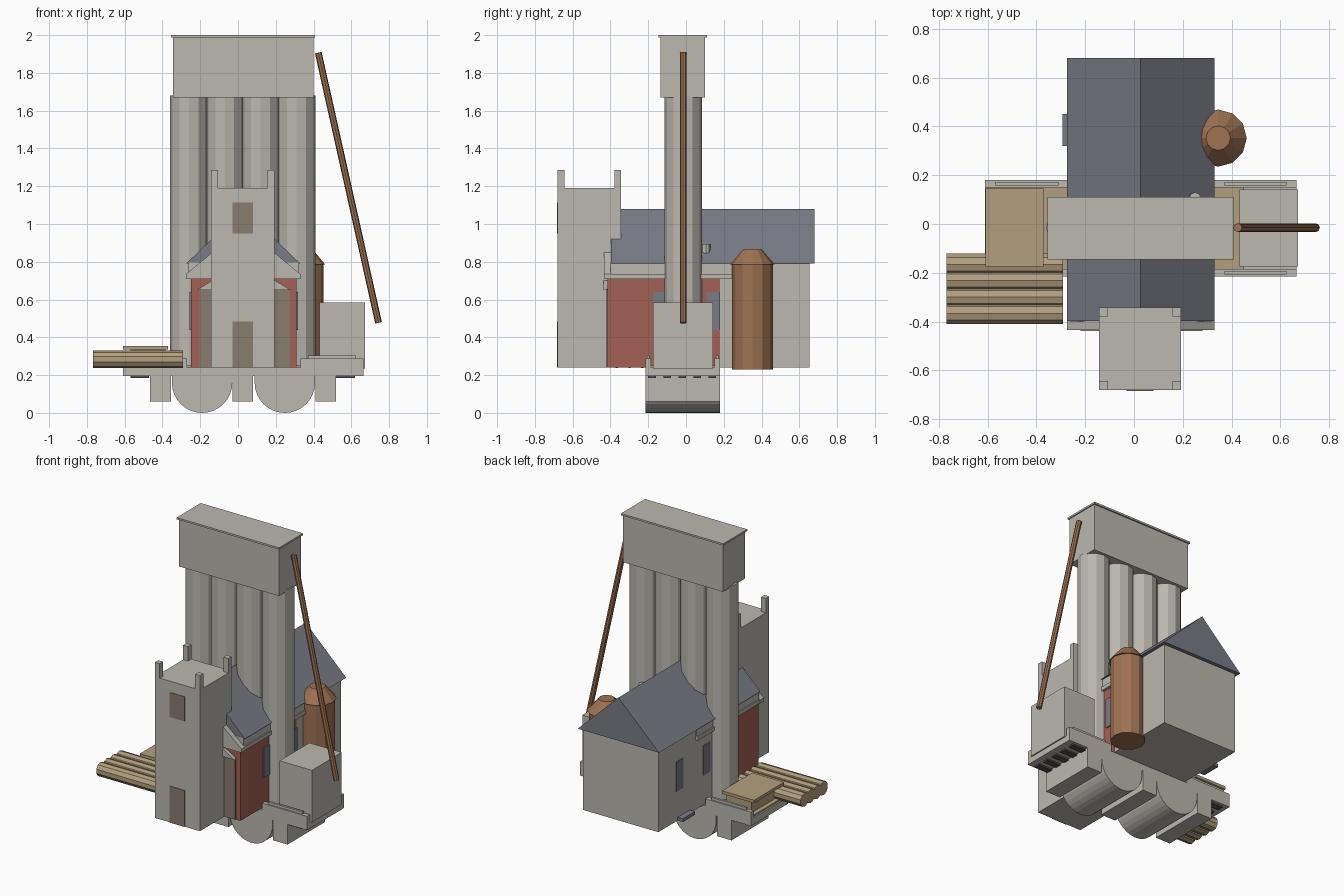
import bpy, bmesh, math
from mathutils import Vector

cube = bpy.data.objects.get("Cube")
if cube:
    bpy.data.objects.remove(cube, do_unlink=True)


def material(name, r, g, b):
    m = bpy.data.materials.new(name)
    m.use_nodes = True
    m.diffuse_color = (r, g, b, 1)
    m.node_tree.nodes["Principled BSDF"].inputs["Base Color"].default_value = (r, g, b, 1)
    return m


STONE = material("pale stone", 0.50, 0.48, 0.43)
SLATE = material("slate grey", 0.19, 0.20, 0.235)
RED = material("red brick", 0.37, 0.12, 0.09)
WOOD = material("tan wood", 0.45, 0.35, 0.21)
TAUPE = material("taupe door", 0.25, 0.20, 0.15)
COPPER = material("copper brown", 0.34, 0.17, 0.085)
DARK = material("dark grey", 0.08, 0.08, 0.075)


def finish(name, bm, mat):
    bmesh.ops.recalc_face_normals(bm, faces=bm.faces)
    me = bpy.data.meshes.new(name)
    bm.to_mesh(me)
    bm.free()
    me.materials.append(mat)
    ob = bpy.data.objects.new(name, me)
    bpy.context.collection.objects.link(ob)
    return ob


def box(name, xs, ys, zs, mat):
    """Box spanning the given x, y and z ranges."""
    bm = bmesh.new()
    bmesh.ops.create_cube(bm, size=1)
    for v in bm.verts:
        v.co = [(a + b) / 2 + c * (b - a) for c, (a, b) in zip(v.co, (xs, ys, zs))]
    return finish(name, bm, mat)


def prism(name, profile, ys, mat):
    """Extrude an x-z profile along y."""
    bm = bmesh.new()
    face = bm.faces.new([bm.verts.new((x, ys[0], z)) for x, z in profile])
    new = bmesh.ops.extrude_face_region(bm, geom=[face])["geom"]
    for v in new:
        if isinstance(v, bmesh.types.BMVert):
            v.co.y = ys[1]
    return finish(name, bm, mat)


def rod(name, start, end, r1, mat, sides=12, r2=None):
    """Cylinder or cone between two points."""
    a, b = Vector(start), Vector(end)
    bm = bmesh.new()
    bmesh.ops.create_cone(bm, cap_ends=True, segments=sides, radius1=r1,
                          radius2=r1 if r2 is None else r2, depth=(b - a).length)
    rot = (b - a).to_track_quat("Z", "Y")
    for v in bm.verts:
        v.co = rot @ v.co + (a + b) / 2
    return finish(name, bm, mat)


# Silos and the headhouse on top
for i in range(4):
    x = -0.26 + 0.19 * i
    rod(f"silo_{i + 1}", (x, -0.015, 0.22), (x, -0.015, 1.68), 0.1, STONE)
box("headhouse", (-0.345, 0.4), (-0.135, 0.1), (1.67, 1.99), STONE)
box("headhouse_roof", (-0.355, 0.407), (-0.145, 0.11), (1.988, 2.0), STONE)

# Front tower with corner posts, window and door
TX, TY = (-0.143, 0.193), (-0.68, -0.343)
box("tower", TX, TY, (0.24, 1.19), STONE)
for i, x in enumerate((TX[0], TX[1] - 0.036)):
    for j, y in enumerate((TY[0], TY[1] - 0.036)):
        box(f"tower_post_{i}{j}", (x, x + 0.036), (y, y + 0.036), (1.18, 1.287), STONE)
box("tower_window", (-0.03, 0.08), (-0.684, -0.676), (0.95, 1.115), TAUPE)
box("tower_door", (-0.03, 0.08), (-0.684, -0.676), (0.24, 0.485), TAUPE)

# Hall: brick front part, stone rear part, cornice and slate roof
box("brick_hall", (-0.25, 0.31), (-0.415, 0.18), (0.24, 0.72), RED)
box("rear_house", (-0.253, 0.308), (-0.1, 0.655), (0.24, 0.8), STONE)
box("cornice", (-0.27, 0.328), (-0.41, 0.26), (0.71, 0.735), STONE)
box("frieze", (-0.262, 0.32), (-0.4, 0.26), (0.73, 0.795), STONE)
prism("slate_roof", [(-0.275, 0.79), (0.33, 0.79), (0.0275, 1.08)], (-0.398, 0.68), SLATE)
prism("front_pediment", [(-0.275, 0.71), (0.33, 0.71), (0.33, 0.735), (0.0275, 0.985),
                         (-0.275, 0.735)], (-0.434, -0.396), STONE)
prism("portico_pediment", [(-0.22, 0.65), (0.28, 0.65), (0.03, 0.8)], (-0.438, -0.41), STONE)
box("portico_panel", (-0.205, 0.275), (-0.422, -0.41), (0.24, 0.655), TAUPE)

# Side windows, doorstep and roof vent
for i, y in enumerate((-0.14, 0.145, 0.43)):
    box(f"right_window_{i}", (-0.257, -0.25), (y - 0.036, y + 0.036), (0.44, 0.64), SLATE)
    if i < 2:
        box(f"left_window_{i}", (0.309, 0.317), (y - 0.036, y + 0.036), (0.44, 0.64), SLATE)
box("doorstep", (-0.292, -0.25), (0.32, 0.45), (0.24, 0.262), SLATE)
rod("roof_vent", (0.25, 0.105, 0.84), (0.25, 0.105, 0.895), 0.025, STONE, 8)

# Bridge base: deck, parapets, piers and rounded vaults
BY = (-0.215, 0.18)
box("bridge_deck", (-0.61, 0.665), BY, (0.195, 0.24), STONE)
for side, ys in (("front", (-0.215, -0.185)), ("back", (0.15, 0.18))):
    for end, xs in (("right", (-0.61, -0.27)), ("left", (0.33, 0.665))):
        box(f"parapet_{side}_{end}", xs, ys, (0.235, 0.288), STONE)
        box(f"parapet_cap_{side}_{end}", (xs[0] + 0.04, xs[1] - 0.04),
            (ys[0] + 0.008, ys[1] - 0.008), (0.28, 0.305), STONE)
box("roadway_right", (-0.6, -0.25), (-0.185, 0.15), (0.235, 0.25), WOOD)
box("roadway_left", (0.31, 0.45), (-0.185, 0.15), (0.235, 0.25), WOOD)
for i, x in enumerate((-0.41, 0.025, 0.465)):
    box(f"pier_{i + 1}", (x - 0.055, x + 0.055), BY, (0.06, 0.2), STONE)
for i, x in enumerate((-0.19, 0.248)):
    arc = [(x + 0.16 * math.cos(t), 0.16 + 0.16 * math.sin(t))
           for t in (-math.pi * k / 16 for k in range(17))]
    prism(f"vault_{i + 1}", [(x - 0.16, 0.2), (x + 0.16, 0.2)] + arc, BY, STONE)

# Small brackets under both deck ends
for i in range(5):
    y = -0.18 + 0.08 * i
    for side, x in (("right", -0.57), ("left", 0.52)):
        box(f"bracket_{side}_{i}", (x, x + 0.1), (y - 0.02, y + 0.02), (0.185, 0.196), DARK)

# Machine block and loading pipe
box("machine_block", (0.432, 0.673), (-0.175, 0.142), (0.235, 0.585), STONE)
rod("loading_pipe", (0.425, -0.015, 1.907), (0.744, -0.015, 0.477), 0.018, COPPER, 8)

# Copper tank with a tapered lid
rod("tank", (0.345, 0.352, 0.23), (0.345, 0.352, 0.79), 0.108, COPPER)
rod("tank_lid", (0.345, 0.352, 0.785), (0.345, 0.352, 0.865), 0.117, COPPER, 12, 0.05)

# Timber platform and log stack
box("timber_table", (-0.608, -0.37), (-0.175, 0.145), (0.335, 0.355), WOOD)
box("timber_table_base", (-0.57, -0.385), (-0.15, 0.12), (0.24, 0.34), WOOD)
for i in range(4):
    y = -0.165 - 0.067 * i
    rod(f"log_{i + 1}", (-0.768, y, 0.283), (-0.29, y, 0.283), 0.046, WOOD, 10)

# Rest the lowest point exactly on the ground
bpy.context.view_layer.update()
